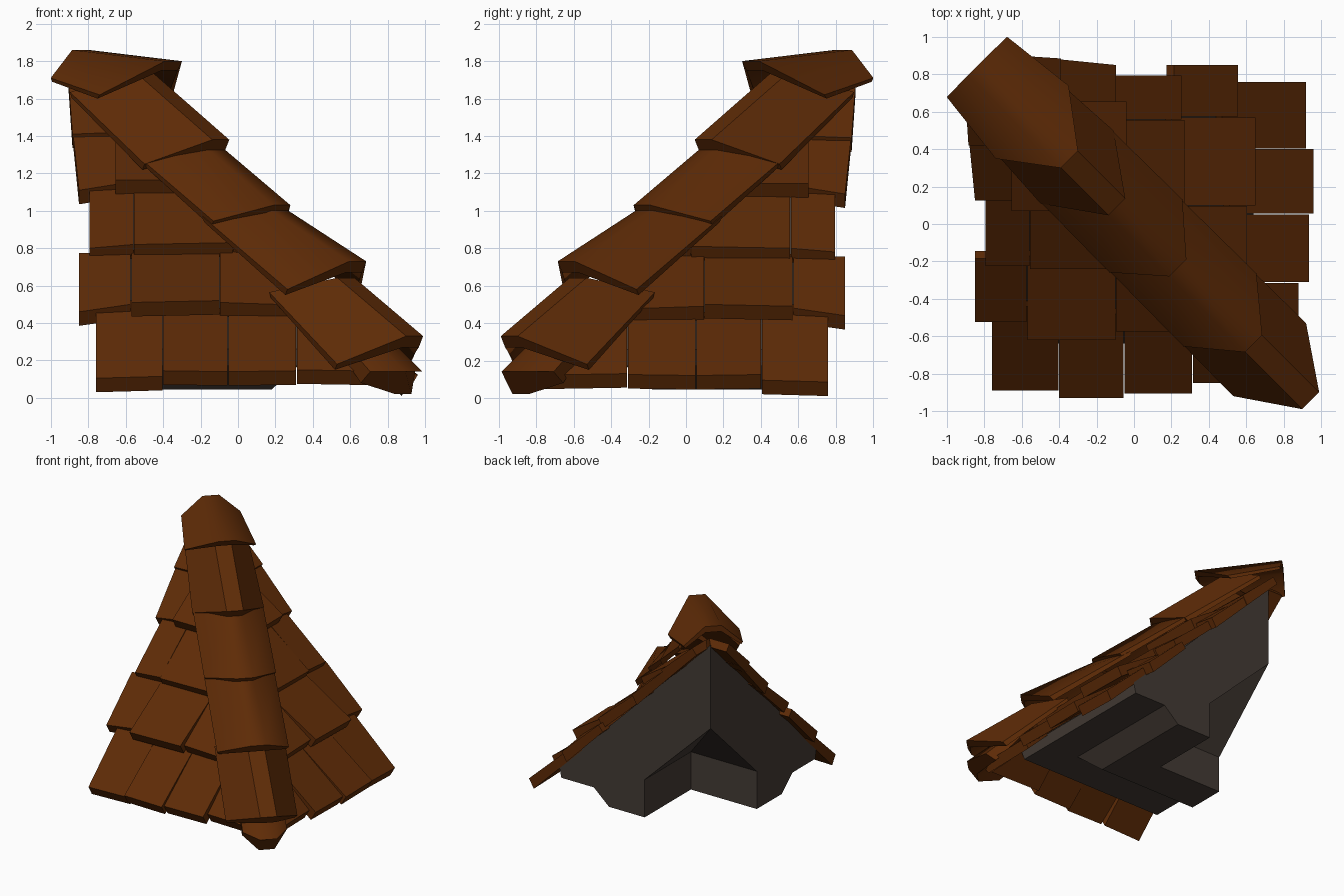
import bpy, bmesh
from mathutils import Vector

if "Cube" in bpy.data.objects:
    bpy.data.objects.remove(bpy.data.objects["Cube"])

R2 = 2 ** 0.5


def material(name, rgb):
    m = bpy.data.materials.new(name)
    m.diffuse_color = (*rgb, 1)
    m.use_nodes = True
    m.node_tree.nodes["Principled BSDF"].inputs["Base Color"].default_value = m.diffuse_color
    return m


BROWN = material("shingle_brown", (0.112, 0.024, 0.002))
GREY = material("dark_grey_timber", (0.058, 0.044, 0.035))


def finish(name, bm, mat, smooth=False):
    bmesh.ops.remove_doubles(bm, verts=bm.verts, dist=0.0005)
    bmesh.ops.recalc_face_normals(bm, faces=bm.faces)
    me = bpy.data.meshes.new(name)
    bm.to_mesh(me)
    bm.free()
    me.materials.append(mat)
    ob = bpy.data.objects.new(name, me)
    bpy.context.collection.objects.link(ob)
    if smooth:
        bpy.context.view_layer.objects.active = ob
        ob.select_set(True)
        bpy.ops.object.shade_smooth_by_angle(angle=0.9)
        ob.select_set(False)


def loft(bm, sections):
    """Skin closed rings of equal length and cap both ends."""
    rings = [[bm.verts.new(p) for p in s] for s in sections]
    n = len(rings[0])
    for r0, r1 in zip(rings, rings[1:]):
        for i in range(n):
            j = (i + 1) % n
            bm.faces.new((r0[i], r0[j], r1[j], r1[i]))
    bm.faces.new(rings[0])
    bm.faces.new(rings[-1])


# Timber underframe: one roof profile (outward distance, height) swept round the hip corner
E = 0.76
profile = [(-E, 1.65), (0.64, 0.26), (0.62, 0.17), (0.32, 0.17),
           (0.18, 0.045), (-0.15, 0.045), (-0.15, 0.36), (-E, 0.95)]
bm = bmesh.new()
loft(bm, [[(-E, -u, z) for u, z in profile],
          [(u, -u, z) for u, z in profile],
          [(u, E, z) for u, z in profile]])
finish("roof_frame", bm, GREY)


def tile(name, x0, x1, y, z0, z1, length=0.45, skew=0.0):
    """Shingle on the front slope and its reflection on the right slope."""
    for side in ("front", "right"):
        bm = bmesh.new()
        top = y + length
        secs = []
        for x, z in ((x0, z0), (x1, z1)):
            zt = 0.96 + top
            xs = x + skew
            secs.append([(x, y, z), (xs, top, zt),
                         (xs, top + 0.04, zt - 0.05), (x, y + 0.045, z - 0.075)])
        loft(bm, secs)
        # trim at the hip line
        bmesh.ops.bisect_plane(bm, geom=bm.verts[:] + bm.edges[:] + bm.faces[:],
                               plane_co=(0, 0, 0), plane_no=(1, 1, 0), clear_outer=True)
        bmesh.ops.holes_fill(bm, edges=[e for e in bm.edges if e.is_boundary])
        if side == "right":  # this slope's shingles sit slightly further down
            for v in bm.verts:
                v.co = Vector((-v.co.y + 0.03, -v.co.x, v.co.z - 0.02))
        finish(f"{side}_{name}", bm, BROWN)


# Shingle courses: left, right, lower edge y, lower edge heights
courses = {
    "eave_shingle": [(-0.76, -0.405, -0.89, 0.105, 0.115), (-0.40, -0.055, -0.93, 0.145, 0.14),
                     (-0.05, 0.31, -0.905, 0.14, 0.145), (0.315, 0.88, -0.85, 0.15, 0.14)],
    "second_shingle": [(-0.85, -0.575, -0.525, 0.46, 0.50, 0.34), (-0.57, -0.10, -0.62, 0.51, 0.52),
                       (-0.095, 0.50, -0.575, 0.51, 0.49)],
    "third_shingle": [(-0.795, -0.56, -0.225, 0.80, 0.82), (-0.555, -0.03, -0.24, 0.82, 0.83),
                      (-0.025, 0.30, -0.23, 0.83, 0.82)],
    "top_shingle": [(-0.85, -0.60, 0.125, 1.11, 1.15, 0.40, -0.04),
                    (-0.655, -0.10, 0.07, 1.165, 1.165, 0.40)],
    "peak_shingle": [(-0.885, -0.40, 0.42, 1.41, 1.43, 0.30, -0.02)],
}
for name, rows in courses.items():
    for i, r in enumerate(rows):
        tile(f"{name}_{i + 1}", *r)


def cap(name, ridge, wing, ridge_up, wing_up, half=0.276, half_up=0.276,
        drop=0.06, edge=0.03, inset=0.03):
    """Folded hip cap; each station is (distance along the hip, height)."""
    def ring(r, w, h, back):
        pts = [(w[0], -h, w[1], edge), (r[0], -0.064, r[1], drop),
               (r[0], 0.064, r[1], drop), (w[0], h, w[1], edge)]
        ring_pts = [(a, p, z) for a, p, z, d in pts]
        ring_pts += [(a - back, p * 0.95, z - d) for a, p, z, d in reversed(pts)]
        return [((a + p) / R2, (p - a) / R2, z) for a, p, z in ring_pts]
    bm = bmesh.new()
    loft(bm, [ring(ridge, wing, half, inset), ring(ridge_up, wing_up, half_up, 0)])
    finish(name, bm, BROWN, True)


# Overlapping hip caps climbing the corner: ridge end, wing end, ridge/wing slope, length, top width
caps = [((1.336, 0.33), (1.025, 0.18), 0.60, 0.74, 0.52, 0.27),
        ((0.905, 0.73), (0.65, 0.58), 0.46, 0.60, 0.65, 0.27),
        ((0.332, 1.03), (0.09, 0.945), 0.60, 0.60, 0.55, 0.27),
        ((-0.13, 1.38), (-0.43, 1.25), 0.62, 0.64, 0.60, 0.24)]
for i, (r, w, sr, sw, n, hu) in enumerate(caps):
    cap(f"hip_cap_{i + 1}", r, w, (r[0] - n, r[1] + sr * n), (w[0] - n, w[1] + sw * n), half_up=hu)
cap("hip_cap_peak", (-0.488, 1.80), (-0.77, 1.62), (-1.19, 1.86), (-1.188, 1.71),
    0.276, 0.228, 0.05, 0.02)

# Small starter piece under the lowest cap
cap("hip_starter", (1.33, 0.14), (1.17, 0.14), (0.85, 0.48), (0.8, 0.44), 0.17, 0.17, 0.12, 0.06, 0.08)
